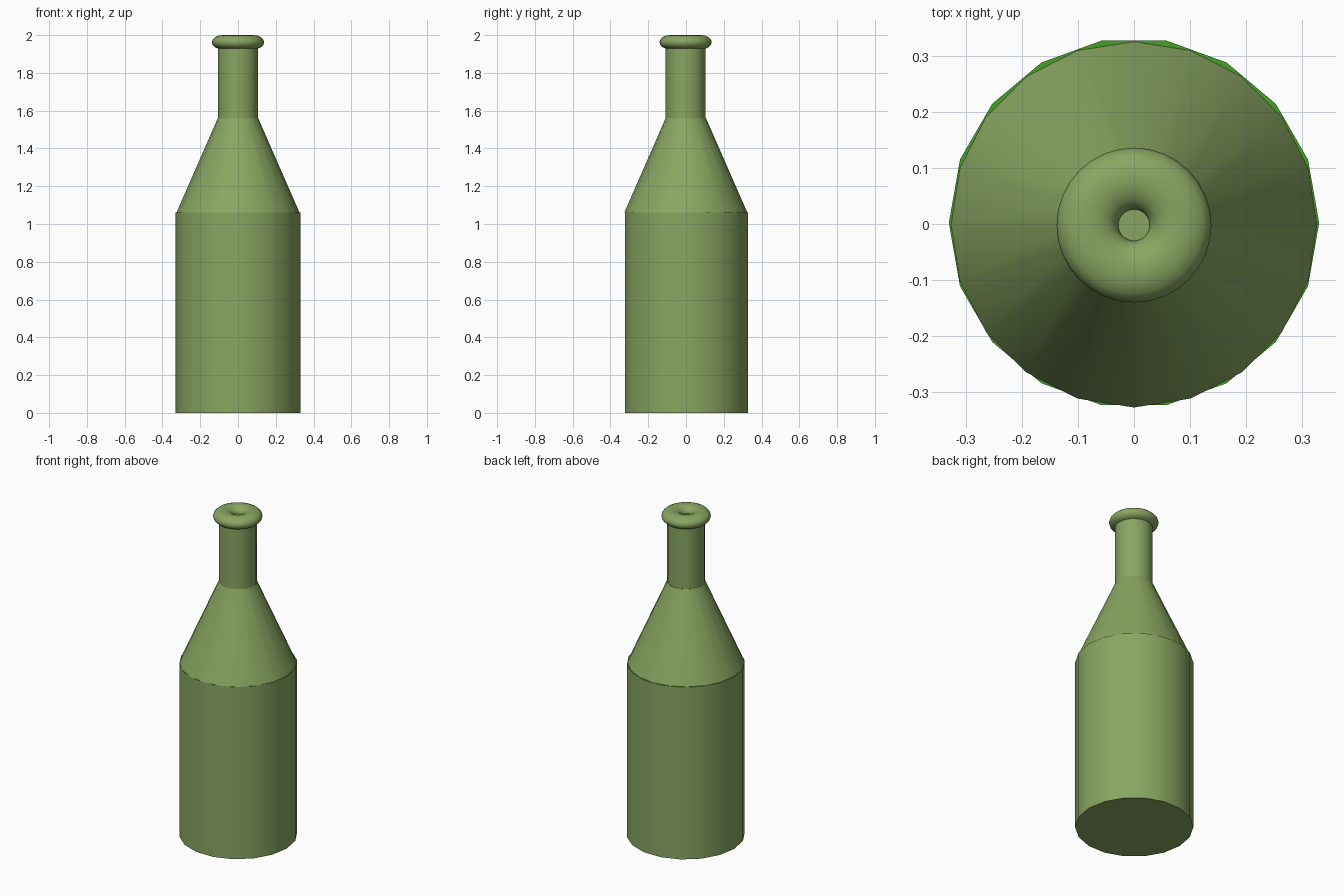
import bpy, math

if "Cube" in bpy.data.objects:
    bpy.data.objects.remove(bpy.data.objects["Cube"])


def material(name, rgb):
    m = bpy.data.materials.new(name)
    m.diffuse_color = (*rgb, 1.0)
    m.use_nodes = True
    m.node_tree.nodes["Principled BSDF"].inputs["Base Color"].default_value = m.diffuse_color
    return m


glass = material("olive_green_glass", (0.25, 0.38, 0.12))
rim_green = material("bright_green_rim", (0.06, 0.35, 0.02))


def finish(name, mat):
    ob = bpy.context.object
    ob.name = name
    ob.data.materials.append(mat)
    bpy.ops.object.shade_smooth_by_angle(angle=math.radians(40))
    return ob


def tapered(name, sides, r1, r2, z1, z2, y=0.0, turn=0.0):
    bpy.ops.mesh.primitive_cone_add(vertices=sides, radius1=r1, radius2=r2,
                                    depth=z2 - z1, location=(0, y, (z1 + z2) / 2),
                                    rotation=(0, 0, turn))
    return finish(name, glass)


# Main body, a corner pointing along +x; only a thin rim of its top shows
body = tapered("body", 18, 0.33, 0.33, 0.0, 1.06, 0.002, math.pi / 2)
body.data.materials.append(rim_green)
for p in body.data.polygons:
    if p.normal.z > 0.9:
        p.material_index = 1

# Sloping shoulder
tapered("shoulder", 20, 0.326, 0.107, 1.06, 1.56, -0.001)

# Neck, its closed top forms the bottom of the mouth
tapered("neck", 20, 0.106, 0.106, 1.54, 1.96, -0.002)

# Flattened ring around the mouth
bpy.ops.mesh.primitive_torus_add(major_segments=32, minor_segments=16,
                                 major_radius=0.083, minor_radius=0.055,
                                 location=(0, -0.002, 1.9625))
bpy.context.object.scale.z = 0.0375 / 0.055
bpy.ops.object.transform_apply(location=False, rotation=False, scale=True)
finish("lip_ring", glass)
